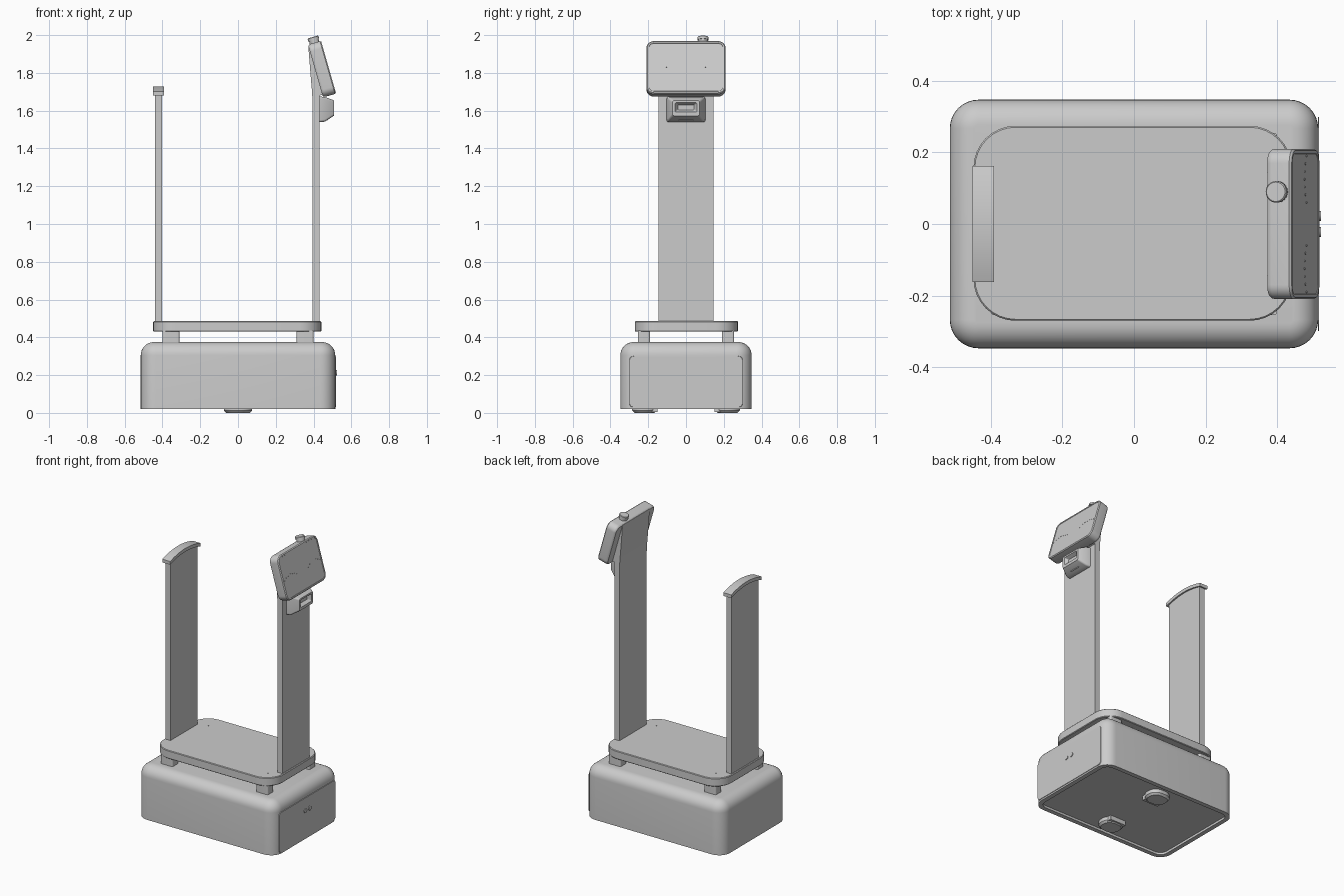
import bpy, bmesh, math
from mathutils import Matrix, Vector

if "Cube" in bpy.data.objects:
    bpy.data.objects.remove(bpy.data.objects["Cube"])

grey = bpy.data.materials.new("light grey")
grey.use_nodes = True
colour = (0.6, 0.6, 0.6, 1)
grey.diffuse_color = colour
grey.node_tree.nodes["Principled BSDF"].inputs["Base Color"].default_value = colour


def loft(name, rings, matrix=Matrix()):
    """Skin a list of equal-length point rings and cap both ends."""
    bm = bmesh.new()
    loops = [[bm.verts.new(p) for p in ring] for ring in rings]
    n = len(loops[0])
    for a, b in zip(loops, loops[1:]):
        for i in range(n):
            j = (i + 1) % n
            bm.faces.new((a[i], a[j], b[j], b[i]))
    bm.faces.new(loops[0][::-1])
    bm.faces.new(loops[-1])
    bm.transform(matrix)
    bmesh.ops.recalc_face_normals(bm, faces=bm.faces)
    mesh = bpy.data.meshes.new(name)
    bm.to_mesh(mesh)
    bm.free()
    obj = bpy.data.objects.new(name, mesh)
    bpy.context.collection.objects.link(obj)
    mesh.materials.append(grey)
    bpy.ops.object.select_all(action='DESELECT')
    obj.select_set(True)
    bpy.context.view_layer.objects.active = obj
    bpy.ops.object.shade_smooth_by_angle(angle=math.radians(35))
    return obj


def rounded(w, h, r, z, dy=0, seg=8):
    """Rounded rectangle ring at height z."""
    pts = []
    for k, (sx, sy) in enumerate(((1, 1), (-1, 1), (-1, -1), (1, -1))):
        for i in range(seg + 1):
            a = math.pi / 2 * (k + i / seg)
            pts.append((sx * (w / 2 - r) + r * math.cos(a),
                        sy * (h / 2 - r) + r * math.sin(a) + dy, z))
    return pts


def slab(name, w, h, r, profile, matrix=Matrix()):
    """Rounded slab from (height, inset) steps."""
    rings = [rounded(w - 2 * i, h - 2 * i, max(r - i, 0.002), z) for z, i in profile]
    return loft(name, rings, matrix)


def fillet(top, r, steps=8):
    """Profile steps that round the upper edge."""
    arc = [math.pi / 2 * k / steps for k in range(steps + 1)]
    return [(top - r + r * math.sin(a), r - r * math.cos(a)) for a in arc]


def box(name, x, y, z, r=0.004):
    m = Matrix.Translation(((x[0] + x[1]) / 2, (y[0] + y[1]) / 2, 0))
    return slab(name, x[1] - x[0], y[1] - y[0], r, [(z[0], 0), (z[1], 0)], m)


def disc(name, r, depth, matrix):
    return slab(name, 2 * r, 2 * r, r * 0.999, [(0, 0), (depth, 0)], matrix)


def frame(origin, x_axis, y_axis):
    """Matrix placing local x, y and their normal at an origin."""
    x, y = Vector(x_axis).normalized(), Vector(y_axis).normalized()
    m = Matrix((x, y, x.cross(y))).transposed().to_4x4()
    m.translation = origin
    return m


Y, Z = (0, 1, 0), (0, 0, 1)

# Mobile base with rounded top edge and recessed underside
slab("base_body", 1.03, 0.695, 0.08,
     [(0.035, 0.03), (0.02, 0.03), (0.02, 0)] + fillet(0.375, 0.07))
slab("base_end_panel", 0.6, 0.27, 0.02, [(0, 0), (0.004, 0.002)],
     frame((0.514, 0, 0.165), Y, Z))
for y in (-0.023, 0.023):
    disc("base_sensor", 0.014, 0.006, frame((0.517, y, 0.213), Y, Z))

# Underside drive pads
for s in (-1, 1):
    slab("drive_pad", 0.15, 0.13, 0.06, [(0.0, 0.012), (0.012, 0), (0.04, 0)],
         Matrix.Translation((0, s * 0.22, 0)))
    box("drive_bracket", (-0.06, 0.06), sorted((s * 0.15, s * 0.185)), (0.006, 0.04))

# Short legs between base and deck
for sx in (-1, 1):
    for sy in (-1, 1):
        box("deck_leg", sorted((sx * 0.31, sx * 0.40)),
            sorted((sy * 0.19, sy * 0.255)), (0.37, 0.435), 0.01)

# Deck plate with small fixing holes at the corners
slab("deck_plate", 0.89, 0.545, 0.118,
     [(0.43, 0.004), (0.434, 0), (0.482, 0), (0.486, 0.004)],
     Matrix.Translation((-0.004, 0.002, 0)))
for sx in (-1, 1):
    for sy in (-1, 1):
        for i in range(3):
            disc("deck_fixing", 0.003, 0.002, Matrix.Translation(
                (sx * (0.335 + 0.011 * i), sy * (0.165 + 0.012 * i), 0.485)))


def arch(half, ends, rise, steps=16):
    """Points along a shallow arch in y and z."""
    return [(half * t, ends + rise * (1 - t * t))
            for t in (2 * i / steps - 1 for i in range(steps + 1))]


# Rear column and its arched cap
def across(pts, x0, x1):
    return [[(x, y, z) for y, z in pts] for x in (x0, x1)]


loft("rear_column", across([(0.145, 0.48), (-0.145, 0.48)] + arch(0.145, 1.69, 0.025),
                           -0.44, -0.402))
loft("rear_column_cap", across(arch(0.162, 1.68, 0.027) + arch(0.162, 1.702, 0.027)[::-1],
                               -0.451, -0.392))

# Front column, leaning into the back of the display
side = [(0.395, 0.48), (0.432, 0.48), (0.432, 1.68), (0.46, 1.69), (0.39, 1.95),
        (0.372, 1.945), (0.377, 1.88), (0.384, 1.79), (0.392, 1.7), (0.395, 1.64)]
loft("front_column", [[(x, y, z) for x, z in side] for y in (-0.145, 0.145)])

# Tilted display with bevelled rim and inset screen
up = Vector((-0.08, 0, 0.28)).normalized()
display = frame((0.445, 0, 1.82), Y, up)
slab("display", 0.42, 0.291, 0.04,
     [(-0.036, 0.008), (-0.03, 0.002), (-0.022, 0), (0.03, 0), (0.036, 0.005),
      (0.036, 0.013), (0.034, 0.014)], display)
for s in (-1, 1):
    for i in range(7):
        t = i / 3 - 1
        disc("screen_dot", 0.003, 0.003, display @ Matrix.Translation(
            (s * 0.125 + 0.065 * t, 0.02 * (1 - t * t) - 0.015, 0.033)))

# Push button on top of the display
knob = display @ Matrix.Translation((0.09, 0.14, 0)) @ Matrix.Rotation(-math.pi / 2, 4, 'X')
slab("stop_button", 0.06, 0.06, 0.0299, [(0, 0.004), (0.02, 0.004), (0.02, 0),
                                        (0.034, 0), (0.037, 0.003)], knob)

# Scanner housing with stepped recess and slot
reader = frame((0.43, 0, 1.607), Y, Z)
loft("scanner", [rounded(0.205, 0.137, 0.012, 0), rounded(0.195, 0.13, 0.012, 0.03),
                 rounded(0.155, 0.09, 0.012, 0.07, 0.006),
                 rounded(0.145, 0.08, 0.01, 0.078, 0.006),
                 rounded(0.115, 0.05, 0.006, 0.078, 0.01),
                 rounded(0.085, 0.026, 0.004, 0.055, 0.01)], reader)
slab("scanner_slot", 0.08, 0.01, 0.004, [(0, 0), (0.045, 0)],
     reader @ Matrix.Translation((0, -0.055, 0)))
